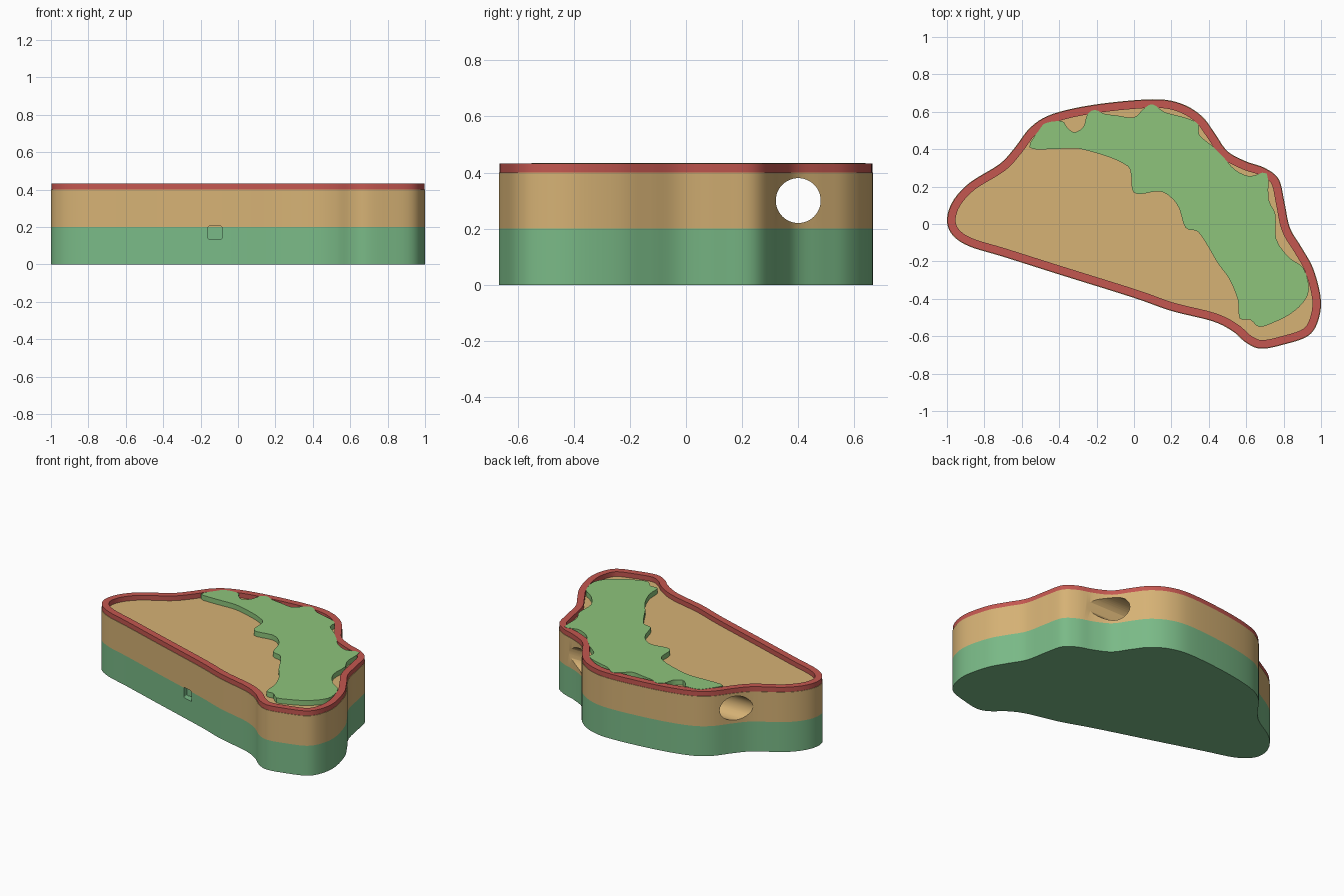
import bpy, bmesh, math
from mathutils import Vector

if "Cube" in bpy.data.objects:
    bpy.data.objects.remove(bpy.data.objects["Cube"])


def material(name, rgb):
    def lin(c):
        c /= 255
        return c / 12.92 if c <= 0.04045 else ((c + 0.055) / 1.055) ** 2.4
    m = bpy.data.materials.new(name)
    m.diffuse_color = (*[lin(c) for c in rgb], 1)
    m.use_nodes = True
    m.node_tree.nodes["Principled BSDF"].inputs["Base Color"].default_value = m.diffuse_color
    return m


TAN = material("tan", (214, 178, 117))
GREEN = material("sea_green", (122, 186, 135))
LEAF = material("leaf_green", (141, 196, 123))
RED = material("brick_red", (196, 87, 80))


def spline(pts, n):
    """Closed Catmull-Rom curve through the points."""
    p = [Vector(q) for q in pts]
    out = []
    for i in range(len(p)):
        a, b, c, d = (p[(i + k) % len(p)] for k in (-1, 0, 1, 2))
        for s in range(n):
            t = s / n
            out.append(0.5 * (2 * b + (c - a) * t + (2 * a - 5 * b + 4 * c - d) * t * t
                              + (3 * b - a - 3 * c + d) * t ** 3))
    return out


def inset(loop, dist):
    """Move a clockwise loop inwards."""
    out = []
    for i, p in enumerate(loop):
        t = (loop[(i + 1) % len(loop)] - loop[i - 1]).normalized()
        out.append(p + Vector((t.y, -t.x)) * dist)
    return out


def finish(name, bm, mat):
    bmesh.ops.recalc_face_normals(bm, faces=bm.faces[:])
    me = bpy.data.meshes.new(name)
    bm.to_mesh(me)
    bm.free()
    me.materials.append(mat)
    ob = bpy.data.objects.new(name, me)
    bpy.context.collection.objects.link(ob)
    return ob


def slab(name, loop, z0, z1, mat):
    bm = bmesh.new()
    lo = [bm.verts.new((p.x, p.y, z0)) for p in loop]
    hi = [bm.verts.new((p.x, p.y, z1)) for p in loop]
    bm.faces.new(lo)
    bm.faces.new(hi)
    for i in range(len(loop)):
        j = (i + 1) % len(loop)
        bm.faces.new((lo[i], lo[j], hi[j], hi[i]))
    return finish(name, bm, mat)


def ring(name, outer, inner, z0, z1, mat):
    bm = bmesh.new()
    rows = [[bm.verts.new((p.x, p.y, z)) for p in loop]
            for loop, z in ((outer, z0), (outer, z1), (inner, z1), (inner, z0))]
    for k in range(4):
        a, b = rows[k], rows[(k + 1) % 4]
        for i in range(len(a)):
            j = (i + 1) % len(a)
            bm.faces.new((a[i], a[j], b[j], b[i]))
    return finish(name, bm, mat)


def activate(ob):
    bpy.ops.object.select_all(action='DESELECT')
    ob.select_set(True)
    bpy.context.view_layer.objects.active = ob


def cut(ob, cutter):
    activate(ob)
    mod = ob.modifiers.new("cut", 'BOOLEAN')
    mod.operation, mod.solver, mod.object = 'DIFFERENCE', 'EXACT', cutter
    bpy.ops.object.modifier_apply(modifier=mod.name)
    bpy.data.objects.remove(cutter)


# Case outline, clockwise from the left tip
outline = spline([
    (-1, .02), (-.97, .12), (-.88, .22), (-.72, .32), (-.64, .405), (-.55, .52),
    (-.43, .59), (-.2, .64), (.1, .667), (.25, .645), (.36, .58), (.43, .49),
    (.5, .39), (.6, .335), (.7, .30), (.775, .24), (.805, .12), (.835, -.02),
    (.9, -.13), (.96, -.24), (1, -.4), (.985, -.52), (.93, -.6), (.8, -.645),
    (.68, -.667), (.6, -.635), (.53, -.575), (.42, -.52), (.2, -.465), (0, -.395),
    (-.4, -.27), (-.7, -.175), (-.88, -.12), (-.97, -.06)], 5)
for axis, half in ((0, 1.0), (1, .667)):
    lo, hi = min(p[axis] for p in outline), max(p[axis] for p in outline)
    for p in outline:
        p[axis] = (p[axis] - (lo + hi) / 2) * 2 * half / (hi - lo)

# Two body layers and the raised rim
base = slab("base_layer", outline, 0, .2, GREEN)
case = slab("upper_layer", outline, .2, .4, TAN)
rim = ring("rim", inset(outline, .003), inset(outline, .046), .4, .432, RED)

# Raised land shape on top
land = slab("land_relief", spline([
    (-.56, .41), (-.505, .505), (-.47, .54), (-.385, .55), (-.36, .52), (-.32, .49),
    (-.27, .52), (-.25, .585), (-.21, .61), (-.16, .59), (-.09, .58), (0, .57),
    (.05, .615), (.1, .64), (.16, .60), (.23, .58), (.3, .56), (.345, .53),
    (.35, .475), (.415, .42), (.48, .355), (.54, .29), (.62, .255), (.71, .27),
    (.72, .13), (.757, .05), (.76, -.08), (.83, -.18), (.905, -.235), (.935, -.35),
    (.90, -.425), (.83, -.485), (.75, -.525), (.67, -.55), (.62, -.51), (.565, -.505),
    (.555, -.405), (.51, -.295), (.445, -.205), (.39, -.11), (.34, -.04), (.275, -.02),
    (.243, .08), (.2, .14), (.135, .175), (.03, .16), (-.01, .185), (-.02, .29),
    (-.07, .33), (-.14, .36), (-.24, .39), (-.32, .405), (-.45, .40)], 3),
    .4, .4335, LEAF)

# Round tunnel straight through the upper layer, left to right
circle = [Vector((.08 * math.cos(a), .08 * math.sin(a)))
          for a in (math.tau * i / 48 for i in range(48))]
tunnel = slab("tunnel_cutter", circle, -1.5, 1.5, TAN)
tunnel.rotation_euler = (0, math.pi / 2, 0)
tunnel.location = (0, .4, .30)
cut(case, tunnel)

# Small rounded square socket in the front
square = []
for k, (sx, sy) in enumerate(((1, 1), (-1, 1), (-1, -1), (1, -1))):
    for i in range(5):
        a = math.pi / 2 * (k + i / 4)
        square.append(Vector((sx * .029 + .008 * math.cos(a), sy * .027 + .008 * math.sin(a))))
for part, mat in ((base, GREEN), (case, TAN)):
    socket = slab("socket_cutter", square, -.2, .2, mat)
    socket.rotation_euler = (math.pi / 2, 0, 0)
    socket.location = (-.123, -.51, .17)
    cut(part, socket)

for ob in (base, case, rim, land):
    activate(ob)
    bpy.ops.object.shade_smooth_by_angle(angle=math.radians(30))
